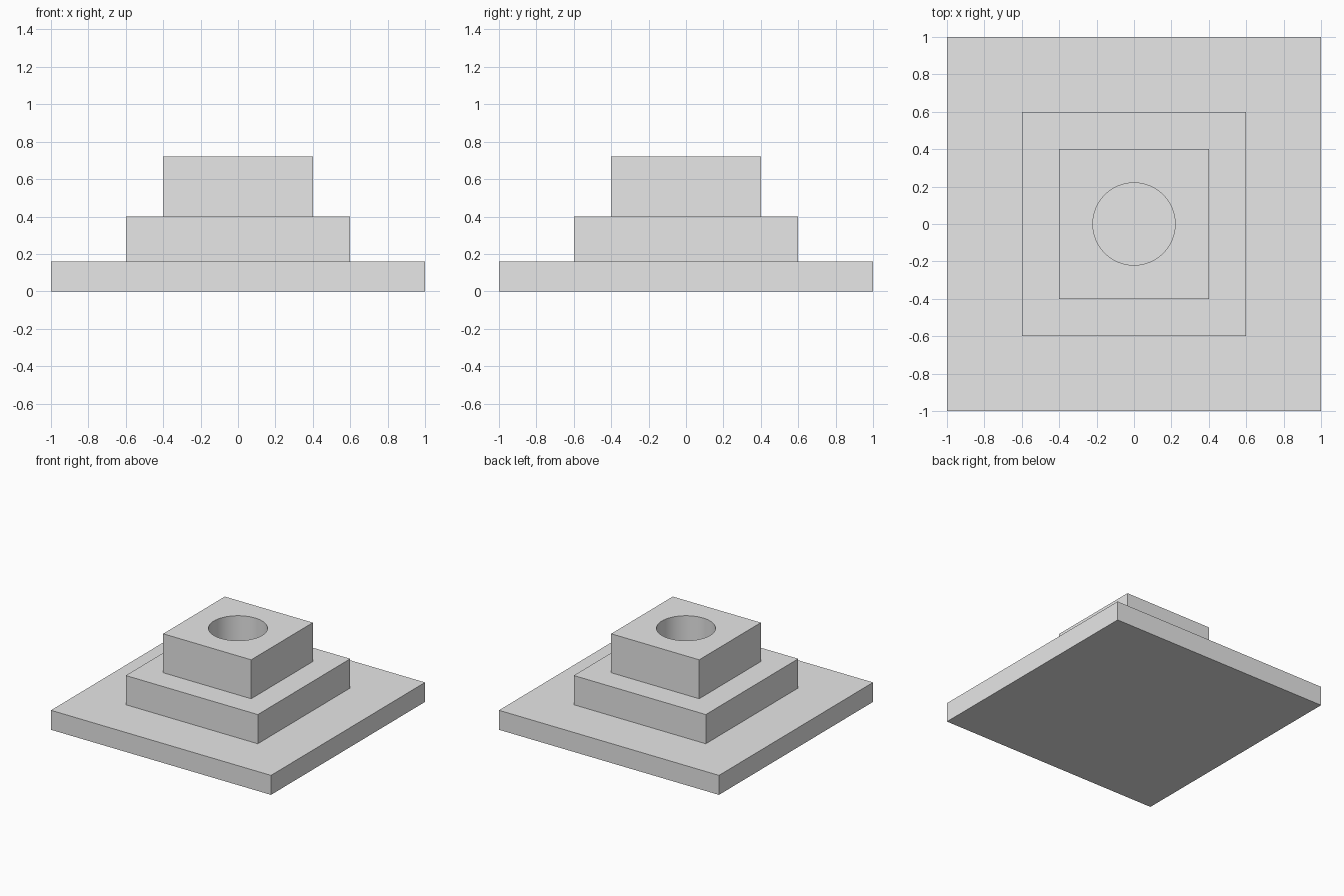
import bpy
import bmesh

cube = bpy.data.objects.get("Cube")
if cube:
    bpy.data.objects.remove(cube, do_unlink=True)

# Plain grey material
GREY = (0.8, 0.8, 0.8, 1.0)
grey = bpy.data.materials.new("light_grey")
grey.use_nodes = True
grey.diffuse_color = GREY
for node in grey.node_tree.nodes:
    if node.type == "BSDF_PRINCIPLED":
        node.inputs["Base Color"].default_value = GREY

# Tiers from the ground up: half width and top height
TIERS = [(1.0, 0.16), (0.6, 0.40), (0.4, 0.72)]
HOLE_RADIUS = 0.22
HOLE_FLOOR = 0.40


def square_ring(bm, half, z):
    corners = [(-1, -1), (1, -1), (1, 1), (-1, 1)]
    return [bm.verts.new((x * half, y * half, z)) for x, y in corners]


# Stepped block: one closed solid lofted through square rings
bm = bmesh.new()
rings = []
bottom = 0.0
for half, top in TIERS:
    rings += [square_ring(bm, half, bottom), square_ring(bm, half, top)]
    bottom = top
for low, high in zip(rings, rings[1:]):
    for i in range(4):
        j = (i + 1) % 4
        bm.faces.new((low[i], low[j], high[j], high[i]))
bm.faces.new(rings[0][::-1])
bm.faces.new(rings[-1])
bmesh.ops.recalc_face_normals(bm, faces=bm.faces)
mesh = bpy.data.meshes.new("stepped_block")
bm.to_mesh(mesh)
bm.free()
mesh.materials.append(grey)
block = bpy.data.objects.new("stepped_block", mesh)
bpy.context.collection.objects.link(block)

# Round socket cut into the top tier
bpy.ops.mesh.primitive_cylinder_add(
    vertices=64, radius=HOLE_RADIUS, depth=1.0,
    location=(0, 0, HOLE_FLOOR + 0.5))
cutter = bpy.context.object
cutter.name = "socket_cutter"
cutter.hide_render = True
cutter.data.materials.append(grey)

cut = block.modifiers.new("socket", "BOOLEAN")
cut.operation = "DIFFERENCE"
cut.solver = "EXACT"
cut.object = cutter

bpy.ops.object.select_all(action="DESELECT")
block.select_set(True)
bpy.context.view_layer.objects.active = block
bpy.ops.object.modifier_apply(modifier=cut.name)
bpy.data.objects.remove(cutter, do_unlink=True)

# Smooth socket wall, crisp block edges
bpy.ops.object.shade_smooth_by_angle()
